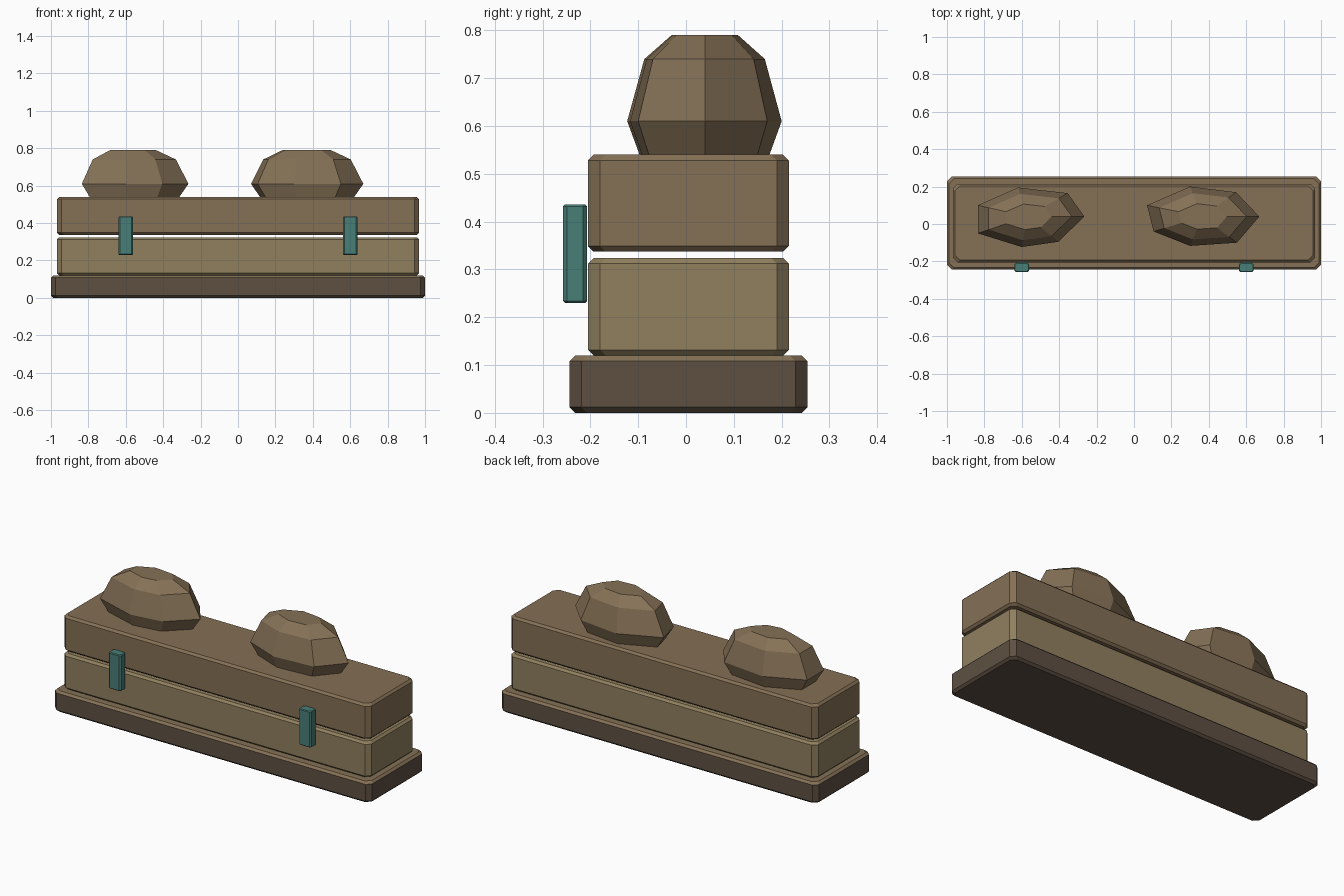
import bpy, bmesh

if "Cube" in bpy.data.objects:
    bpy.data.objects.remove(bpy.data.objects["Cube"])


def material(name, hex_code):
    def lin(i):
        c = int(hex_code[i:i + 2], 16) / 255
        return c / 12.92 if c <= 0.04045 else ((c + 0.055) / 1.055) ** 2.4
    m = bpy.data.materials.new(name)
    m.diffuse_color = (lin(0), lin(2), lin(4), 1)
    m.use_nodes = True
    m.node_tree.nodes["Principled BSDF"].inputs["Base Color"].default_value = m.diffuse_color
    return m


DARK = material("dark_stone", "5E5042")
TAN = material("tan_stone", "857156")
LOWER = material("pale_stone", "91805F")
UPPER = material("brown_stone", "857055")
TEAL = material("teal", "497E77")


def loft(name, rings, mats):
    """Skin a stack of equal-sized point rings and cap both ends."""
    bm = bmesh.new()
    loops = [[bm.verts.new(p) for p in ring] for ring in rings]
    n = len(loops[0])
    for a, b in zip(loops, loops[1:]):
        for i in range(n):
            j = (i + 1) % n
            bm.faces.new((a[i], a[j], b[j], b[i]))
    bm.faces.new(loops[0][::-1])
    bm.faces.new(loops[-1])
    bmesh.ops.recalc_face_normals(bm, faces=bm.faces)
    if len(mats) > 1:
        for f in bm.faces:
            f.material_index = int(f.normal.z > 0.3)
    me = bpy.data.meshes.new(name)
    bm.to_mesh(me)
    bm.free()
    for m in mats:
        me.materials.append(m)
    ob = bpy.data.objects.new(name, me)
    bpy.context.collection.objects.link(ob)
    return ob


def octagon(cx, cy, hx, hy, c, z):
    pts = [(hx, -hy + c), (hx, hy - c), (hx - c, hy), (-hx + c, hy),
           (-hx, hy - c), (-hx, -hy + c), (-hx + c, -hy), (hx - c, -hy)]
    return [(cx + x, cy + y, z) for x, y in pts]


def slab(name, cx, cy, hx, hy, z0, z1, corner, edge, mats):
    """Box with cut corners and thin chamfers along top and bottom."""
    levels = [(z0, edge), (z0 + edge, 0), (z1 - edge, 0), (z1, edge)]
    return loft(name, [octagon(cx, cy, hx - e, hy - e, corner, z)
                       for z, e in levels], mats)


# plinth and the two stacked courses
slab("plinth", 0, 0.005, 1.0, 0.249, 0, 0.12, 0.025, 0.012, [DARK, TAN])
slab("lower_block", 0, 0.005, 0.968, 0.21, 0.12, 0.324, 0.025, 0.012, [LOWER])
slab("upper_block", 0, 0.005, 0.968, 0.21, 0.337, 0.54, 0.025, 0.012, [UPPER])

# clips across the joint on the front
for side, sx in (("left", -1), ("right", 1)):
    slab(side + "_clip", sx * 0.6, -0.232, 0.039, 0.025,
         0.23, 0.436, 0.008, 0.004, [TEAL])

# seven-sided boulders: widest outline, scaled at each level
OUTLINES = {
    "left_boulder": (-0.57, [(0.305, 0), (0.215, 0.125), (-0.05, 0.155),
                             (-0.265, 0.06), (-0.265, -0.09),
                             (-0.03, -0.163), (0.165, -0.135)]),
    "right_boulder": (0.365, [(0.305, 0), (0.18, 0.13), (-0.065, 0.16),
                              (-0.295, 0.06), (-0.26, -0.08),
                              (-0.065, -0.157), (0.185, -0.14)]),
}
for name, (cx, outline) in OUTLINES.items():
    loft(name, [[(cx + x * s, 0.04 + y * s, z) for x, y in outline]
                for z, s in ((0.535, 0.83), (0.61, 1), (0.74, 0.78),
                             (0.79, 0.43))], [TAN])
